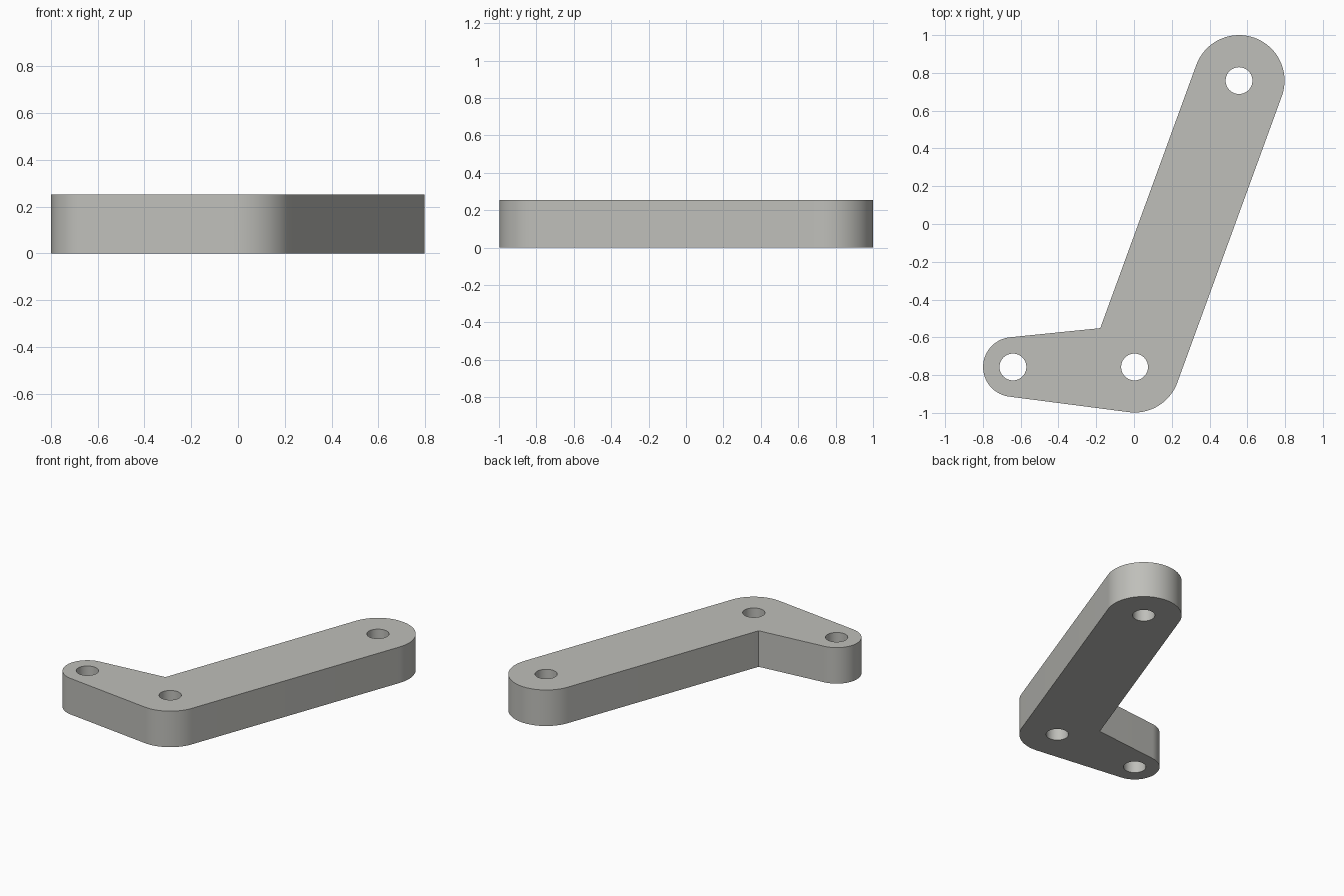
import bpy, bmesh, math
from mathutils import Vector

if "Cube" in bpy.data.objects:
    bpy.data.objects.remove(bpy.data.objects["Cube"])

HEIGHT = 0.253
HOLE_R = 0.071
A, RA = Vector((0.556, 0.759)), 0.241    # far end of the long arm
B, RB = Vector((0.003, -0.757)), 0.241   # elbow
C, RC = Vector((-0.641, -0.757)), 0.158  # end of the short arm


def arc(c, r, a0, a1, n):
    """Points on an arc from angle a0 to a1, both included."""
    return [c + r * Vector((math.cos(a0 + (a1 - a0) * i / n),
                            math.sin(a0 + (a1 - a0) * i / n))) for i in range(n + 1)]


# Tangent directions of the straight edges
d = (A - B).normalized()
right = math.atan2(-d.x, d.y)
left = right + math.pi
low = -math.pi / 2 - math.asin((RB - RC) / (B - C).length)
corner = B + RB * Vector((-d.y, d.x)) + 0.131 * d
v = corner - C
up = math.atan2(v.y, v.x) + math.acos(RC / v.length)

# Outline, counterclockwise, with a sharp inner corner
outline = (arc(B, RB, low, right, 24) + arc(A, RA, right, left, 48)
           + [corner] + arc(C, RC, up, low + 2 * math.pi, 44))
holes = [arc(c, HOLE_R, 0, 2 * math.pi, 48)[:-1] for c in (A, B, C)]

# Flat plate with three holes, extruded upward
bm = bmesh.new()
edges = []
for loop in [outline] + holes:
    vs = [bm.verts.new((p.x, p.y, 0)) for p in loop]
    edges += [bm.edges.new((vs[i - 1], vs[i])) for i in range(len(vs))]
bmesh.ops.triangle_fill(bm, edges=edges, use_beauty=True, normal=(0, 0, 1))
ext = bmesh.ops.extrude_face_region(bm, geom=bm.faces[:], use_keep_orig=True)
top = [g for g in ext["geom"] if isinstance(g, bmesh.types.BMVert)]
bmesh.ops.translate(bm, verts=top, vec=(0, 0, HEIGHT))
bmesh.ops.recalc_face_normals(bm, faces=bm.faces[:])

mesh = bpy.data.meshes.new("bell_crank_lever")
bm.to_mesh(mesh)
bm.free()
lever = bpy.data.objects.new("bell_crank_lever", mesh)
bpy.context.collection.objects.link(lever)

mat = bpy.data.materials.new("light_grey")
mat.diffuse_color = (0.52, 0.52, 0.49, 1)
mat.use_nodes = True
mat.node_tree.nodes["Principled BSDF"].inputs["Base Color"].default_value = mat.diffuse_color
mesh.materials.append(mat)

bpy.context.view_layer.objects.active = lever
lever.select_set(True)
bpy.ops.object.shade_smooth_by_angle(angle=math.radians(30))
